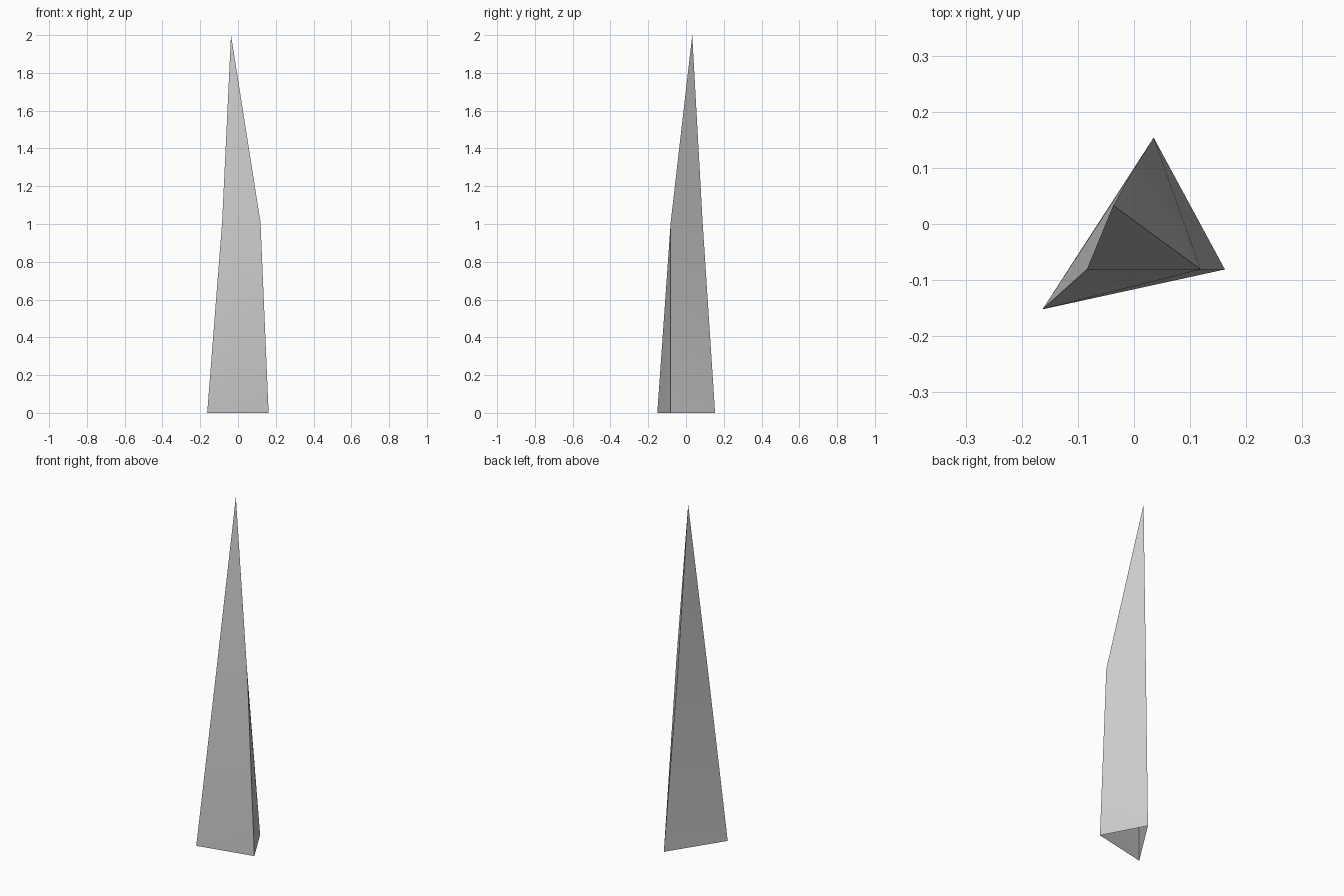
import bpy
import bmesh
import math

default_cube = bpy.data.objects.get("Cube")
if default_cube:
    bpy.data.objects.remove(default_cube, do_unlink=True)

# Grey stone material
stone = bpy.data.materials.new("stone_grey")
stone.use_nodes = True
colour = (0.6, 0.6, 0.6, 1)
stone.diffuse_color = colour
stone.node_tree.nodes["Principled BSDF"].inputs["Base Color"].default_value = colour

# Irregular three-sided rings, counter-clockwise from above, and the tip
base_ring = [(-0.163, -0.152), (0.162, -0.081), (0.035, 0.154)]
middle_ring = [(-0.084, -0.081), (0.119, -0.081), (-0.006, 0.088)]
middle_height = 1.01
tip_point = (-0.037, 0.033, 2)

bm = bmesh.new()
base = [bm.verts.new((x, y, 0)) for x, y in base_ring]
middle = [bm.verts.new((x, y, middle_height)) for x, y in middle_ring]
tip = bm.verts.new(tip_point)

# Each side: two triangles below, one tapering above; the underside stays open
for i in range(3):
    j = (i + 1) % 3
    if i == 0:
        bm.faces.new((base[i], base[j], middle[j]))
        bm.faces.new((base[i], middle[j], middle[i]))
    else:
        bm.faces.new((base[i], base[j], middle[i]))
        bm.faces.new((base[j], middle[j], middle[i]))
    bm.faces.new((middle[i], middle[j], tip))

# The left side is split from the front base corner to the rear middle corner
mesh = bpy.data.meshes.new("spike")
bm.to_mesh(mesh)
bm.free()
mesh.materials.append(stone)
spike = bpy.data.objects.new("spike", mesh)
bpy.context.collection.objects.link(spike)

# Smooth within each side, crisp along the three corners
bpy.ops.object.select_all(action="DESELECT")
spike.select_set(True)
bpy.context.view_layer.objects.active = spike
bpy.ops.object.shade_smooth_by_angle(angle=math.radians(30))
